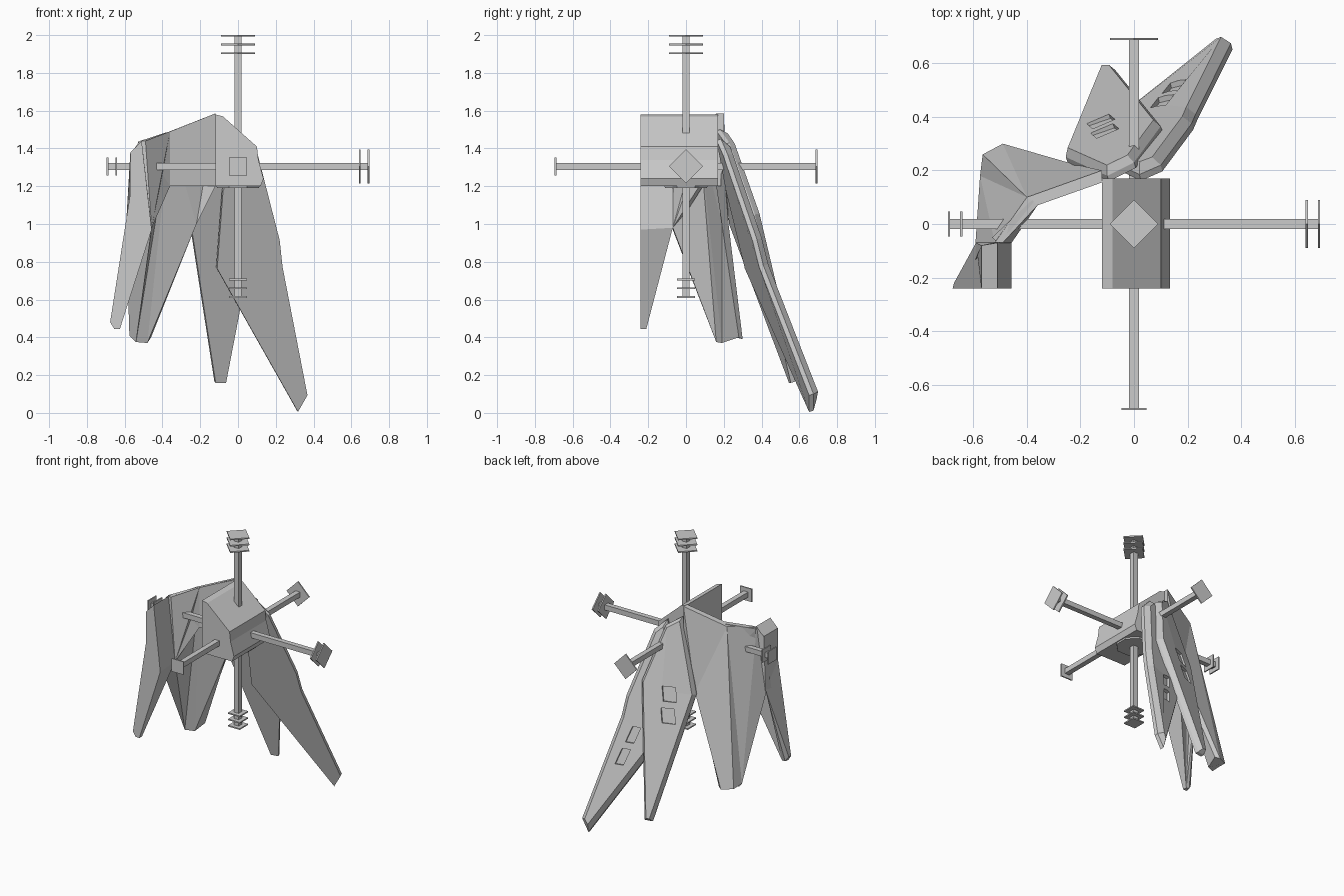
import bpy, bmesh, math
from mathutils import Vector, Matrix

if "Cube" in bpy.data.objects:
    bpy.data.objects.remove(bpy.data.objects["Cube"])

grey = bpy.data.materials.new("neutral grey")
grey.diffuse_color = (0.6, 0.6, 0.6, 1)
grey.use_nodes = True
grey.node_tree.nodes["Principled BSDF"].inputs["Base Color"].default_value = grey.diffuse_color
HUB = Vector((0, 0, 1.305))


def finish(name, bm):
    bmesh.ops.recalc_face_normals(bm, faces=bm.faces[:])
    mesh = bpy.data.meshes.new(name)
    bm.to_mesh(mesh)
    bm.free()
    mesh.materials.append(grey)
    ob = bpy.data.objects.new(name, mesh)
    bpy.context.collection.objects.link(ob)
    return ob


def slab(name, outer, inner):
    """Closed solid between two matching outlines."""
    bm = bmesh.new()
    a = [bm.verts.new(p) for p in outer]
    b = [bm.verts.new(p) for p in inner]
    n = len(a)
    caps = [bm.faces.new(a), bm.faces.new(b[::-1])]
    for i in range(n):
        j = (i + 1) % n
        bm.faces.new((a[i], b[i], b[j], a[j]))
    bmesh.ops.triangulate(bm, faces=caps)
    return finish(name, bm)


def plate(name, outline, thick, rim, rise, slots):
    """Armour plate with a bevelled outer face and recessed slots."""
    bm = bmesh.new()
    face = bm.faces.new([bm.verts.new(p) for p in outline])
    face.normal_update()
    if face.normal.y < 0:
        face.normal_flip()
        face.normal_update()
    n = face.normal.copy()
    c = face.calc_center_median()
    a = face.verts[:]
    b = [bm.verts.new(v.co - n * thick) for v in a]
    bm.faces.new(b[::-1])
    for i in range(len(a)):
        j = (i + 1) % len(a)
        bm.faces.new((a[i], b[i], b[j], a[j]))
    bmesh.ops.recalc_face_normals(bm, faces=bm.faces[:])
    bmesh.ops.inset_region(bm, faces=[face], thickness=rim, depth=rise, use_even_offset=True)
    ob = finish(name, bm)
    # slot cutters lie in the plane of the plate
    u = Vector((0, 0, 1)).cross(n).normalized()
    v = n.cross(u)
    top = c + n * rise
    cut = bmesh.new()
    for x, z, w, h, skew in slots:
        y = top.y - (n.x * (x - top.x) + n.z * (z - top.z)) / n.y
        m = Matrix((u, v, n)).transposed().to_4x4()
        m.translation = Vector((x, y, z))
        shear = Matrix.Identity(4)
        shear[0][1] = skew
        bmesh.ops.create_cube(cut, size=1, matrix=m @ shear @ Matrix.Diagonal((w, h, 0.036, 1)))
    cutter = finish(name + "_slot_cutter", cut)
    cutter.hide_render = True
    cutter.hide_viewport = True
    mod = ob.modifiers.new("slots", 'BOOLEAN')
    mod.object = cutter
    mod.operation = 'DIFFERENCE'
    mod.solver = 'EXACT'
    return ob


# axis rods with end plates: diamonds on positive ends, small squares on negative
def arm(name, axis, count):
    d = Vector(axis)
    positive = sum(d) > 0
    rot = d.to_track_quat('Z', 'Y').to_matrix().to_4x4()
    base = Matrix.Translation(HUB) @ rot
    bm = bmesh.new()
    bmesh.ops.create_cube(bm, size=1, matrix=base @ Matrix.Translation((0, 0, 0.345))
                          @ Matrix.Diagonal((0.037, 0.037, 0.69, 1)))
    side, turn = (0.128, math.pi / 4) if positive else (0.094, 0)
    for i in range(count):
        bmesh.ops.create_cube(bm, size=1, matrix=base @ Matrix.Translation((0, 0, 0.691 - 0.046 * i))
                              @ Matrix.Rotation(turn, 4, 'Z') @ Matrix.Diagonal((side, side, 0.009, 1)))
    finish(name, bm)


for label, axis, count in (("x", (1, 0, 0), 2), ("y", (0, 1, 0), 1), ("z", (0, 0, 1), 3)):
    arm(label + "_positive_arm", axis, count)
    arm(label + "_negative_arm", [-k for k in axis], count)

# central block with a sloping roof
prof = [(-0.12, 1.2), (0.12, 1.2), (0.135, 1.24), (0.108, 1.34), (0.1, 1.41), (-0.08, 1.57), (-0.12, 1.58)]
slab("hip_block", [(x, -0.24, z) for x, z in prof], [(x, 0.17, z) for x, z in prof])

# octagonal plate under the block
bm = bmesh.new()
bmesh.ops.create_cone(bm, cap_ends=True, segments=8, radius1=0.12, radius2=0.125, depth=0.02,
                      matrix=Matrix.Translation((0, 0, 1.2)) @ Matrix.Rotation(math.pi / 8, 4, 'Z'))
finish("under_plate", bm)

# left side flap, cut flat at the front
slab("side_flap",
     [(-0.51, -0.24, 1.44), (-0.57, -0.24, 1.38), (-0.572, -0.24, 1.15), (-0.677, -0.24, 0.48),
      (-0.655, -0.24, 0.445), (-0.625, -0.24, 0.445), (-0.457, -0.24, 0.97)],
     [(-0.51, -0.07, 1.44), (-0.57, -0.08, 1.38), (-0.59, -0.07, 1.0), (-0.672, -0.22, 0.48),
      (-0.65, -0.21, 0.445), (-0.625, -0.21, 0.445), (-0.457, -0.07, 0.98)])

# left rear skirt: corner half and wide half meeting at a crease
slab("corner_skirt",
     [(-0.40, 0.10, 1.475), (-0.52, -0.07, 1.44), (-0.57, -0.08, 1.37), (-0.592, -0.07, 0.97),
      (-0.575, 0.18, 0.41), (-0.565, 0.26, 0.40)],
     [(-0.36, 0.07, 1.49), (-0.49, -0.07, 1.44), (-0.50, -0.07, 1.37), (-0.457, -0.07, 0.98),
      (-0.54, 0.16, 0.375), (-0.48, 0.19, 0.37)])
slab("rear_left_skirt",
     [(-0.12, 0.20, 1.585), (-0.40, 0.10, 1.475), (-0.565, 0.26, 0.40), (-0.49, 0.30, 0.39),
      (-0.23, 0.225, 1.0), (-0.12, 0.20, 1.3)],
     [(-0.12, 0.16, 1.585), (-0.36, 0.07, 1.49), (-0.48, 0.19, 0.37), (-0.46, 0.28, 0.40),
      (-0.22, 0.19, 1.0), (-0.12, 0.16, 1.2)])

# inner lining of the skirt, angled at the corner
lining = [(-0.12, 0.155, 1.58), (-0.36, 0.07, 1.49), (-0.36, 0.07, 1.2), (-0.12, 0.155, 1.2)]
slab("rear_lining", lining, [(x, y + 0.03, z) for x, y, z in lining])
corner = [(-0.36, 0.07, 1.485), (-0.51, -0.07, 1.435), (-0.457, -0.07, 0.98), (-0.36, 0.07, 1.2)]
slab("corner_lining", corner, [(x - 0.02, y + 0.02, z) for x, y, z in corner])

# two long rear plates, the inner one lying over the outer one
plate("rear_middle_plate",
      [(-0.10, 0.18, 1.50), (0.0, 0.23, 1.43), (0.10, 0.365, 1.05), (-0.07, 0.575, 0.165),
       (-0.125, 0.565, 0.165), (-0.255, 0.25, 1.0)],
      0.022, 0.018, 0.032,
      [(-0.125, 0.86, 0.09, 0.10, -0.15), (-0.11, 1.0, 0.09, 0.10, -0.15)])
plate("rear_right_plate",
      [(0.02, 0.185, 1.45), (0.10, 0.22, 1.37), (0.215, 0.375, 0.92), (0.23, 0.41, 0.78),
       (0.362, 0.675, 0.10), (0.312, 0.675, 0.012), (-0.116, 0.335, 0.77), (-0.085, 0.235, 1.18)],
      0.025, 0.028, 0.034,
      [(0.15, 0.54, 0.06, 0.11, 0.35), (0.105, 0.69, 0.06, 0.11, 0.35)])
